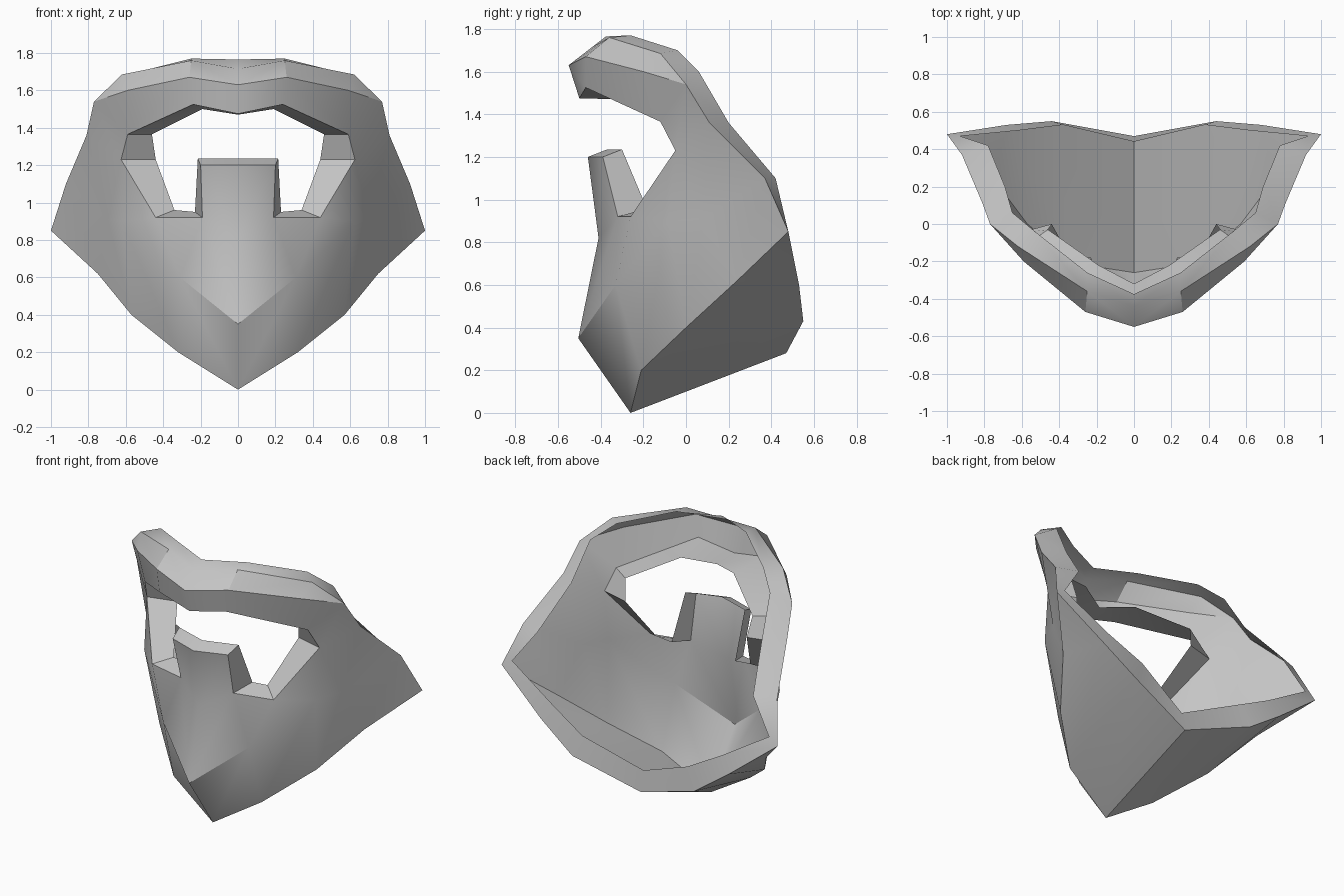
import bpy, bmesh

if "Cube" in bpy.data.objects:
    bpy.data.objects.remove(bpy.data.objects["Cube"])

# Outer skin control points, right half (C chin, L lower edge, B back edge, T side tip,
# R top rim, G brow ridge, W window, N/S/K nose guard, P/M cheek)
outer = {
    "L0": (0, -.26, 0), "L1": (.32, -.21, .2), "L2": (.57, 0, .4), "L3": (.75, .24, .62),
    "B0": (0, .47, .28), "B1": (.44, .55, .43), "B2": (.68, .53, .6), "T": (1, .48, .85),
    "C": (0, -.505, .35), "P": (.31, -.33, .6), "M1": (.62, -.085, .9), "M2": (.695, .08, .91),
    "N": (0, -.41, .82), "S": (.19, -.32, .92), "K0": (0, -.46, 1.2), "K1": (.2, -.39, 1.2),
    "W1": (.44, -.26, .92), "W2": (.625, -.05, 1.23), "W3": (.59, -.12, 1.365),
    "W4": (.24, -.47, 1.525), "W5": (0, -.5, 1.475),
    "G0": (0, -.55, 1.63), "G1": (.26, -.47, 1.67), "G2": (.59, -.2, 1.6),
    "R0": (0, -.44, 1.715), "R1": (.25, -.36, 1.76), "R2": (.62, -.12, 1.685),
    "R3": (.77, 0, 1.54), "R4": (.81, .11, 1.36), "R5": (.92, .37, 1.1),
}

# Inner edges of the flanges that turn inward around every opening
inner = {
    "R0": (0, -.375, 1.765), "R1": (.25, -.26, 1.77), "R2": (.53, -.04, 1.7),
    "R3": (.65, .06, 1.6), "R4": (.69, .2, 1.36), "R5": (.78, .42, 1.1), "T": (.93, .47, .89),
    "W1": (.34, -.18, .96), "W2": (.44, 0, 1.23), "W3": (.46, -.03, 1.365),
    "W4": (.19, -.22, 1.5), "W5": (0, -.32, 1.47),
    "S": (.23, -.18, .95), "K0": (0, -.37, 1.235), "K1": (.215, -.3, 1.235),
    "B0": (0, .44, .41), "B1": (.38, .53, .57), "B2": (.62, .5, .7),
}

panels = [
    # underside
    "L0 L1 B1 B0", "L1 L2 B2 B1", "L2 L3 B2", "L3 T B2",
    # chin and cheeks
    "L0 L1 P C", "C P S N", "L1 L2 M1 P", "P M1 W1 S", "M1 W2 W1",
    "L2 L3 M2 M1", "M1 M2 W2", "L3 T R5 M2", "M2 R5 R4 W2",
    # temple and brow
    "W2 R4 R3 W3", "W3 R3 G2", "G2 R3 R2", "W3 G2 G1 W4", "W4 G1 G0 W5",
    "G0 G1 R1 R0", "G1 G2 R2 R1",
    # nose guard
    "N S K1 K0",
]

bm = bmesh.new()
verts = {name: bm.verts.new(co) for name, co in outer.items()}
for panel in panels:
    bm.faces.new([verts[n] for n in panel.split()])

# Make the skin face outward
bmesh.ops.recalc_face_normals(bm, faces=bm.faces[:])
bm.normal_update()
chin = next(f for f in verts["C"].link_faces if verts["N"] in f.verts)
if chin.normal.y > 0:
    bmesh.ops.reverse_faces(bm, faces=bm.faces[:])

# Flanges along the open borders, leaving the mirror plane free
border = [e for e in bm.edges if e.is_boundary
          and max(v.co.x for v in e.verts) > 1e-4]
lip = {verts[name]: bm.verts.new(co) for name, co in inner.items()}
strips = []
for e in border:
    loop = e.link_loops[0]
    a, b = loop.vert, loop.link_loop_next.vert
    strips.append((b, a, lip[a], lip[b]))
for strip in strips:
    bm.faces.new(strip)

mesh = bpy.data.meshes.new("mask_shell")
bm.to_mesh(mesh)
bm.free()
mask = bpy.data.objects.new("mask_shell", mesh)
bpy.context.collection.objects.link(mask)

grey = bpy.data.materials.new("plain_grey")
grey.diffuse_color = (0.56, 0.56, 0.56, 1)
grey.use_nodes = True
grey.node_tree.nodes["Principled BSDF"].inputs["Base Color"].default_value = grey.diffuse_color
mesh.materials.append(grey)

# Mirror the half and smooth the shallow creases
bpy.context.view_layer.objects.active = mask
mask.select_set(True)
mirror = mask.modifiers.new("mirror", 'MIRROR')
mirror.merge_threshold = 0.001
bpy.ops.object.modifier_apply(modifier=mirror.name)
bpy.ops.object.shade_smooth_by_angle(angle=0.52)

# Keep the middle line of the chin and nose guard rounded
for e in mask.data.edges:
    pts = [mask.data.vertices[i].co for i in e.vertices]
    if all(abs(p.x) < 1e-4 and p.y < 0 for p in pts):
        e.use_edge_sharp = False
